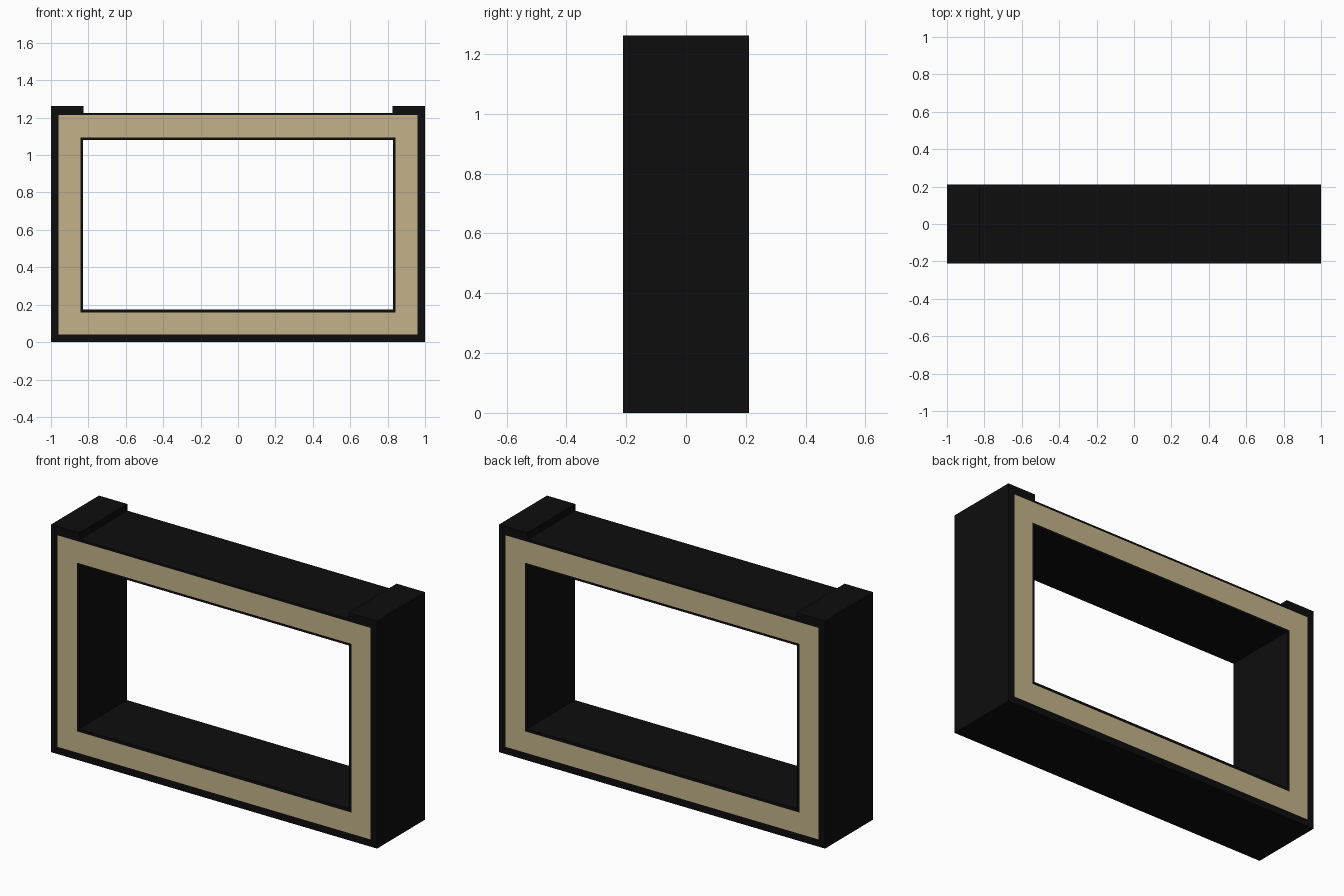
import bpy
import bmesh

cube = bpy.data.objects.get("Cube")
if cube:
    bpy.data.objects.remove(cube, do_unlink=True)

DEPTH = 0.21       # half depth of the frame
TOP = 1.225        # top of the rails
POST_TOP = 1.262   # top of the raised corner blocks


def material(name, rgb):
    mat = bpy.data.materials.new(name)
    mat.use_nodes = True
    mat.diffuse_color = (*rgb, 1)
    mat.node_tree.nodes["Principled BSDF"].inputs["Base Color"].default_value = (*rgb, 1)
    return mat


black = material("black", (0.004, 0.004, 0.004))
tan = material("tan", (0.55, 0.45, 0.255))


def finish(name, bm, mats):
    bmesh.ops.recalc_face_normals(bm, faces=bm.faces)
    mesh = bpy.data.meshes.new(name)
    bm.to_mesh(mesh)
    bm.free()
    for mat in mats:
        mesh.materials.append(mat)
    obj = bpy.data.objects.new(name, mesh)
    bpy.context.collection.objects.link(obj)
    return obj


# Frame: rectangles (half width, bottom, top) from the outer edge to the opening
steps = [(1.0, 0.0, TOP), (0.96, 0.04, 1.213),
         (0.842, 0.158, 1.093), (0.829, 0.174, 1.08)]
sections = [(s, -DEPTH) for s in steps] + [(s, DEPTH) for s in reversed(steps)]

bm = bmesh.new()
rings = []
for (w, low, high), y in sections:
    corners = [(-w, low), (w, low), (w, high), (-w, high)]
    rings.append([bm.verts.new((x, y, z)) for x, z in corners])

# Skin the rings into a closed tube; the middle band of each face is tan
for i, ring in enumerate(rings):
    following = rings[(i + 1) % len(rings)]
    for j in range(4):
        k = (j + 1) % 4
        face = bm.faces.new((ring[j], ring[k], following[k], following[j]))
        face.material_index = 1 if i in (1, 5) else 0
finish("rectangular_frame", bm, [black, tan])

# Raised blocks on both top corners
for side, name in ((1, "left_corner_block"), (-1, "right_corner_block")):
    bm = bmesh.new()
    bmesh.ops.create_cube(bm, size=1)
    bmesh.ops.scale(bm, verts=bm.verts, vec=(0.174, 2 * DEPTH, POST_TOP - TOP))
    bmesh.ops.translate(bm, verts=bm.verts,
                        vec=(side * 0.913, 0, (POST_TOP + TOP) / 2))
    finish(name, bm, [black])
